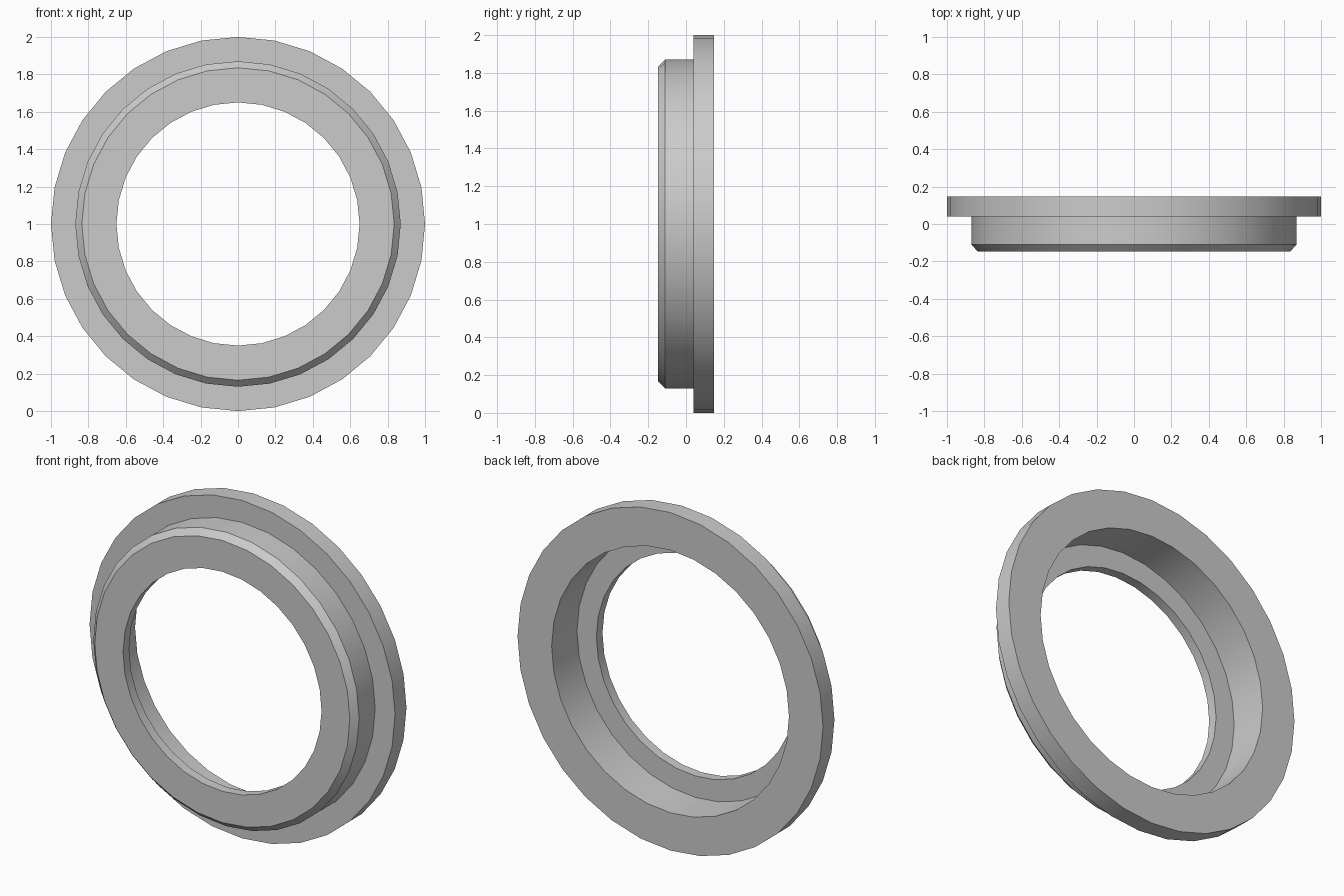
import bpy, bmesh, math

cube = bpy.data.objects.get("Cube")
if cube:
    bpy.data.objects.remove(cube, do_unlink=True)

SEGMENTS = 32

grey = bpy.data.materials.new("plain_grey")
grey.use_nodes = True
colour = (0.6, 0.6, 0.6, 1)
grey.diffuse_color = colour
grey.node_tree.nodes["Principled BSDF"].inputs["Base Color"].default_value = colour

# Closed cross-section as (radius, depth): lip, chamfer, collar, flange, bore
profile = [(0.65, -0.147), (0.835, -0.147), (0.87, -0.11), (0.87, 0.04),
           (1.0, 0.04), (1.0, 0.147), (0.777, 0.147), (0.777, -0.09), (0.65, -0.09)]

# Sweep the cross-section around the y axis
bm = bmesh.new()
rings = []
for i in range(SEGMENTS):
    a = 2 * math.pi * i / SEGMENTS
    rings.append([bm.verts.new((r * math.cos(a), y, 1 + r * math.sin(a))) for r, y in profile])
for i, ring in enumerate(rings):
    after = rings[(i + 1) % SEGMENTS]
    for j in range(len(profile)):
        k = (j + 1) % len(profile)
        bm.faces.new((ring[j], ring[k], after[k], after[j]))
bmesh.ops.recalc_face_normals(bm, faces=bm.faces)

mesh = bpy.data.meshes.new("flanged_ring")
bm.to_mesh(mesh)
bm.free()
mesh.materials.append(grey)
flanged_ring = bpy.data.objects.new("flanged_ring", mesh)
bpy.context.collection.objects.link(flanged_ring)

# Smooth around the ring, sharp at the profile corners
bpy.context.view_layer.objects.active = flanged_ring
flanged_ring.select_set(True)
bpy.ops.object.shade_smooth_by_angle(angle=math.radians(30))
